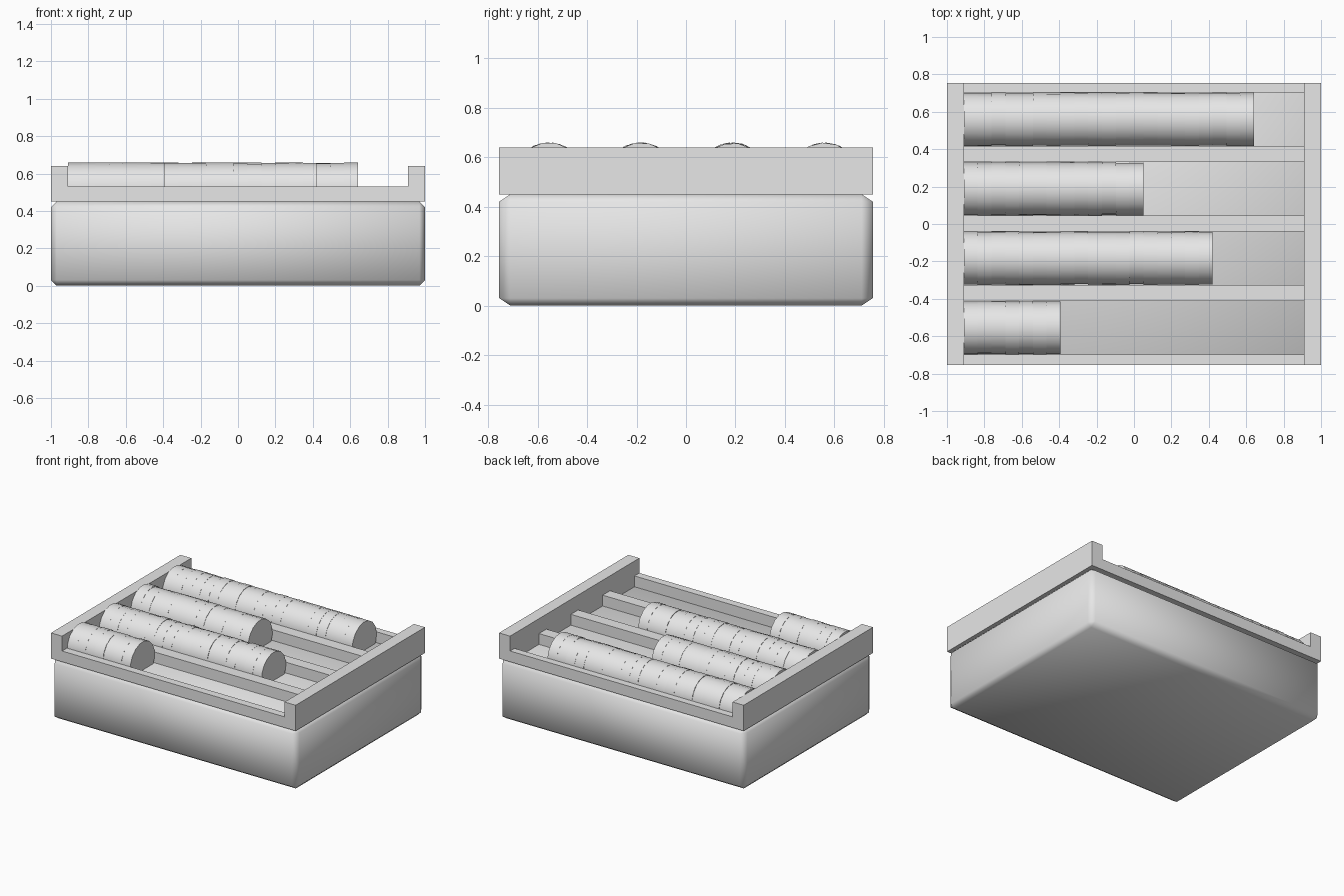
import bpy, bmesh, math, random
from mathutils import Matrix, Vector

if "Cube" in bpy.data.objects:
    bpy.data.objects.remove(bpy.data.objects["Cube"])

random.seed(4)
grey = bpy.data.materials.new("plain_grey")
grey.diffuse_color = (0.8, 0.8, 0.8, 1)
grey.use_nodes = True
grey.node_tree.nodes["Principled BSDF"].inputs["Base Color"].default_value = grey.diffuse_color


def make(name, bm):
    bmesh.ops.recalc_face_normals(bm, faces=bm.faces[:])
    mesh = bpy.data.meshes.new(name)
    bm.to_mesh(mesh)
    bm.free()
    mesh.materials.append(grey)
    ob = bpy.data.objects.new(name, mesh)
    bpy.context.collection.objects.link(ob)
    return ob


def add_box(bm, lo, hi):
    lo, hi = Vector(lo), Vector(hi)
    m = Matrix.Translation((lo + hi) / 2) @ Matrix.Diagonal((*(hi - lo), 1))
    bmesh.ops.create_cube(bm, size=1, matrix=m)


# Base box: chamfered, stretched in y, smooth shaded all over
HALF_Y, STRETCH = 0.755, 1.5
bm = bmesh.new()
add_box(bm, (-1, -HALF_Y / STRETCH, 0), (1, HALF_Y / STRETCH, 0.45))
bmesh.ops.bevel(bm, geom=bm.edges[:], offset=0.03, segments=1, affect='EDGES')
bmesh.ops.scale(bm, vec=(1, STRETCH, 1), verts=bm.verts[:])
for f in bm.faces:
    f.smooth = True
make("base_box", bm)

# Tray: U-shaped profile along y, with four open lanes cut through it
profile = [(-1, 0.45), (1, 0.45), (1, 0.64), (0.91, 0.64),
           (0.91, 0.53), (-0.91, 0.53), (-0.91, 0.64), (-1, 0.64)]
bm = bmesh.new()
face = bm.faces.new([bm.verts.new((x, -HALF_Y, z)) for x, z in profile])
ext = bmesh.ops.extrude_face_region(bm, geom=[face])
bmesh.ops.translate(bm, vec=(0, 2 * HALF_Y, 0),
                    verts=[v for v in ext["geom"] if isinstance(v, bmesh.types.BMVert)])
tray = make("tray", bm)

LANES = [(0.56, 21), (0.188, 13), (-0.183, 18), (-0.555, 7)]  # lane y, coin count
bm = bmesh.new()
for y, _ in LANES:
    add_box(bm, (-0.91, y - 0.143, 0.40), (0.91, y + 0.143, 0.60))
cutter = make("lane_cutter", bm)
cut = tray.modifiers.new("lanes", 'BOOLEAN')
cut.operation, cut.solver, cut.object = 'DIFFERENCE', 'EXACT', cutter

# Apply the cut and drop the helper
bpy.context.view_layer.objects.active = tray
tray.select_set(True)
bpy.ops.object.modifier_apply(modifier=cut.name)
bpy.data.objects.remove(cutter, do_unlink=True)

# Coin stacks: slightly shifted, randomly turned discs lying on edge
THICK, RADIUS = 0.0739, 0.143
for i, (y, count) in enumerate(LANES):
    bm = bmesh.new()
    for k in range(count):
        pos = (-0.91 + THICK * (k + 0.5),
               y + random.uniform(-0.002, 0.002),
               0.515 + random.uniform(-0.002, 0.002))
        m = (Matrix.Translation(pos) @ Matrix.Rotation(math.pi / 2, 4, 'Y')
             @ Matrix.Rotation(random.uniform(0, math.tau), 4, 'Z'))
        bmesh.ops.create_cone(bm, cap_ends=True, segments=16, radius1=RADIUS,
                              radius2=RADIUS, depth=THICK, matrix=m)
    stack = make(f"coin_stack_{i + 1}", bm)
    bpy.ops.object.select_all(action='DESELECT')
    stack.select_set(True)
    bpy.context.view_layer.objects.active = stack
    bpy.ops.object.shade_smooth_by_angle(angle=math.radians(40))
